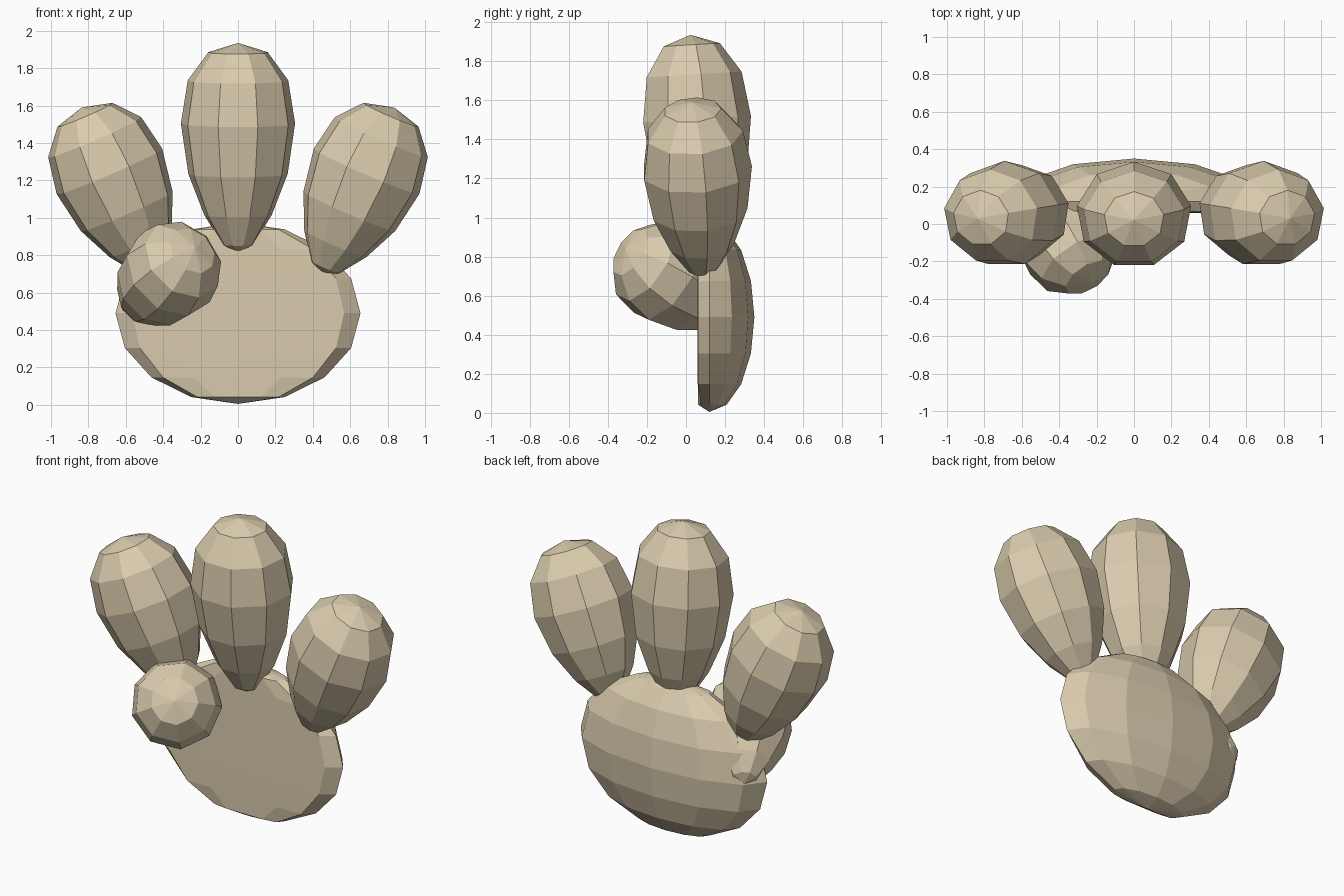
import bpy, bmesh, math
from mathutils import Vector

if "Cube" in bpy.data.objects:
    bpy.data.objects.remove(bpy.data.objects["Cube"])

skin = bpy.data.materials.new("tan")
skin.diffuse_color = (0.70, 0.60, 0.42, 1)
skin.use_nodes = True
skin.node_tree.nodes["Principled BSDF"].inputs["Base Color"].default_value = skin.diffuse_color


def finish(name, bm):
    bmesh.ops.recalc_face_normals(bm, faces=bm.faces)
    mesh = bpy.data.meshes.new(name)
    bm.to_mesh(mesh)
    bm.free()
    mesh.materials.append(skin)
    obj = bpy.data.objects.new(name, mesh)
    bpy.context.collection.objects.link(obj)
    return obj


# Finger profile: (fraction along axis, fraction of radius), narrow at the root
PROFILE = [(0.04, 0.27), (0.18, 0.59), (0.375, 0.87), (0.615, 1.0),
           (0.82, 0.88), (0.955, 0.52)]
SIDES = 9


def finger(name, root, tip, width, depth, mirror=1):
    root, tip = Vector(root), Vector(tip)
    root.x *= mirror
    tip.x *= mirror
    axis = (tip - root).normalized()
    back = Vector((0, 1, 0))
    back = (back - axis * back.dot(axis)).normalized()
    side = back.cross(axis)
    bm = bmesh.new()
    rings = []
    for t, r in PROFILE:
        ring = []
        for i in range(SIDES):
            a = math.tau * i / SIDES
            ring.append(bm.verts.new(root.lerp(tip, t)
                                     + side * (math.sin(a) * r * width)
                                     + back * (math.cos(a) * r * depth)))
        rings.append(ring)
    start, end = bm.verts.new(root), bm.verts.new(tip)
    for i in range(SIDES):
        j = (i + 1) % SIDES
        bm.faces.new((start, rings[0][j], rings[0][i]))
        bm.faces.new((end, rings[-1][i], rings[-1][j]))
        for lo, hi in zip(rings, rings[1:]):
            bm.faces.new((lo[i], lo[j], hi[j], hi[i]))
    return finish(name, bm)


# Palm: ellipsoid with a domed back and a nearly flat front
bm = bmesh.new()
bmesh.ops.create_uvsphere(bm, u_segments=12, v_segments=8, radius=1)
for v in bm.verts:
    x, y, z = v.co
    y *= 0.23
    if y < 0:
        y = max(y, -0.055 + 0.03 * y)
    v.co = (x * 0.655, 0.12 + y, 0.49 + z * 0.485)
finish("palm", bm)

# Fingers and thumb
finger("middle_finger", (0, 0.09, 0.81), (0, 0.022, 1.935), 0.31, 0.285)
for label, m in (("left", -1), ("right", 1)):
    finger(label + "_finger", (0.45, 0.09, 0.70), (0.835, 0.03, 1.59), 0.312, 0.285, m)
finger("thumb", (-0.57, 0.23, 0.50), (-0.23, -0.31, 0.84), 0.265, 0.265)
